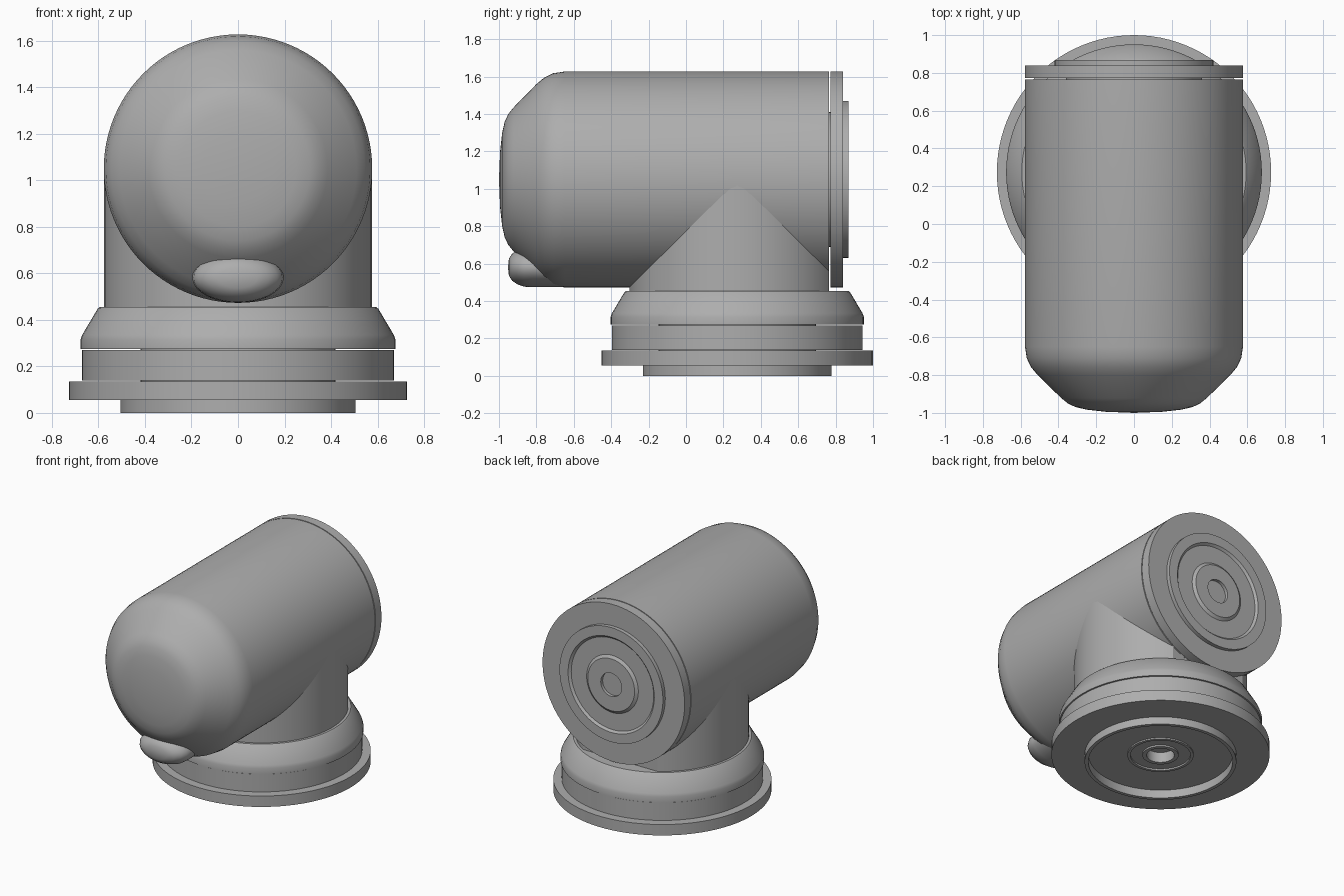
import bpy, bmesh, math
from mathutils import Matrix, Vector

cube = bpy.data.objects.get("Cube")
if cube:
    bpy.data.objects.remove(cube, do_unlink=True)

grey = bpy.data.materials.new("plain_grey")
grey.use_nodes = True
colour = (0.42, 0.42, 0.42, 1)
grey.diffuse_color = colour
for node in grey.node_tree.nodes:
    if node.type == 'BSDF_PRINCIPLED':
        node.inputs["Base Color"].default_value = colour

RADIUS = 0.577      # barrel and neck share one radius
AXIS_Z = 1.05       # height of the barrel axis
BASE_Y = 0.274      # base axis
BARREL_END = 0.765


def lathe(name, profile, along_y=False, centre=(0, 0, 0), widen=1, cut_y=None, steps=96):
    """Revolve (radius, height) points around z, or around y for the barrel parts."""
    bm = bmesh.new()
    verts = [bm.verts.new((r, 0, h)) for r, h in profile]
    edges = [bm.edges.new(pair) for pair in zip(verts, verts[1:])]
    bmesh.ops.spin(bm, geom=verts + edges, axis=(0, 0, 1), cent=(0, 0, 0),
                   angle=2 * math.pi, steps=steps)
    bmesh.ops.remove_doubles(bm, verts=bm.verts, dist=1e-5)
    if along_y:
        bm.transform(Matrix.Rotation(-math.pi / 2, 4, 'X'))
    bm.transform(Matrix.Translation(centre) @ Matrix.Diagonal((widen, 1, 1, 1)))
    if cut_y is not None:
        result = bmesh.ops.bisect_plane(bm, geom=bm.verts[:] + bm.edges[:] + bm.faces[:],
                                        plane_co=(0, cut_y, 0), plane_no=(0, 1, 0),
                                        clear_outer=True)
        rim = [e for e in result["geom_cut"] if isinstance(e, bmesh.types.BMEdge)]
        bmesh.ops.holes_fill(bm, edges=rim)
    bmesh.ops.recalc_face_normals(bm, faces=bm.faces)
    mesh = bpy.data.meshes.new(name)
    bm.to_mesh(mesh)
    bm.free()
    mesh.materials.append(grey)
    obj = bpy.data.objects.new(name, mesh)
    bpy.context.collection.objects.link(obj)
    bpy.ops.object.select_all(action='DESELECT')
    obj.select_set(True)
    bpy.context.view_layer.objects.active = obj
    bpy.ops.object.shade_smooth_by_angle(angle=math.radians(28))
    return obj


barrel_axis = (0, 0, AXIS_Z)
base_axis = (0, BASE_Y, 0)

# Barrel with a domed, chamfered nose
lathe("barrel", [(0, -1), (0.15, -0.994), (0.25, -0.983), (0.31, -0.969), (0.35, -0.95),
                 (0.385, -0.922), (0.51, -0.8), (0.545, -0.758), (0.568, -0.71),
                 (RADIUS, -0.65), (RADIUS, BARREL_END), (0, BARREL_END)],
      True, barrel_axis)

# Narrow spacer leaving a thin gap in front of the end plate
lathe("end_spacer", [(0, 0.74), (0.36, 0.74), (0.36, 0.79), (0, 0.79)], True, barrel_axis)
lathe("end_plate", [(0, 0.772), (RADIUS, 0.772), (RADIUS, 0.84), (0, 0.84)], True, barrel_axis)

# Raised end disc with a ring groove and a centre hole
lathe("end_disc", [(0, 0.83), (0.42, 0.83), (0.42, 0.868), (0.35, 0.868), (0.335, 0.853),
                   (0.21, 0.853), (0.19, 0.868), (0.085, 0.868), (0.085, 0.845), (0, 0.845)],
      True, barrel_axis)

# Oval bulb under the nose
lathe("nose_bulb", [(0, -0.952), (0.045, -0.947), (0.072, -0.93), (0.092, -0.9),
                    (0.104, -0.865), (0.107, -0.82), (0.107, -0.6), (0, -0.6)],
      True, (0, 0, 0.581), widen=1.83)

# Neck rising into the barrel, trimmed flush with the barrel end
lathe("neck", [(0, 0.44), (RADIUS - 0.001, 0.44), (RADIUS - 0.001, AXIS_Z), (0, AXIS_Z)],
      False, base_axis, cut_y=BARREL_END - 0.001)

# Base stack
lathe("shoulder", [(0, 0.274), (0.677, 0.274), (0.677, 0.315), (0.67, 0.335),
                   (0.603, 0.448), (0.594, 0.455), (0, 0.455)], False, base_axis)
lathe("drum", [(0, 0.139), (0.67, 0.139), (0.67, 0.27), (0, 0.27)], False, base_axis)
lathe("base_core", [(0, 0.125), (0.42, 0.125), (0.42, 0.3), (0, 0.3)], False, base_axis)

# Flange and foot ring, with the recess, boss and bore underneath
lathe("flange", [(0, 0.135), (0.726, 0.135), (0.726, 0.055), (0.505, 0.055), (0.505, 0),
                 (0.48, 0), (0.48, 0.06), (0.22, 0.06), (0.22, 0.05), (0.2, 0.05),
                 (0.2, 0.062), (0.12, 0.062), (0.12, 0.05), (0.092, 0.05),
                 (0.092, 0.125), (0, 0.125)], False, base_axis)
